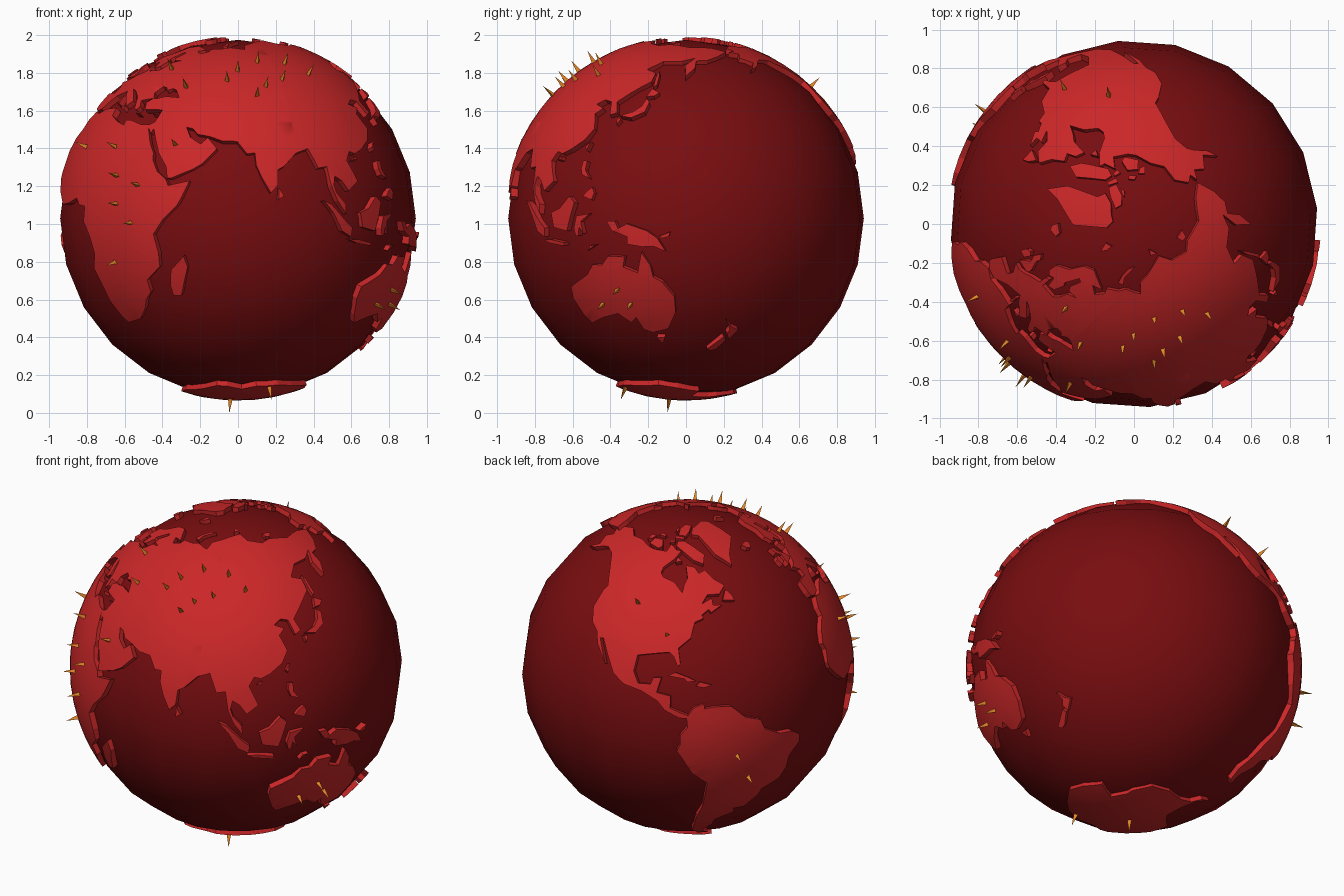
import bpy, bmesh, math
from mathutils import Vector
from mathutils.geometry import delaunay_2d_cdt

if "Cube" in bpy.data.objects:
    bpy.data.objects.remove(bpy.data.objects["Cube"], do_unlink=True)

CENTRE = Vector((0, 0, 1.03))
R_SEA, R_LAND, R_ROOT, R_TIP = 0.945, 0.965, 0.90, 1.036
FRONT_LON = 67  # longitude that faces -y


def material(name, rgb):
    m = bpy.data.materials.new(name)
    m.use_nodes = True
    m.diffuse_color = (*rgb, 1)
    m.node_tree.nodes["Principled BSDF"].inputs["Base Color"].default_value = (*rgb, 1)
    return m


SEA = material("dark red sea", (0.19, 0.004, 0.005))
LAND = material("red land", (0.60, 0.02, 0.021))
SPIKE = material("orange spike", (0.80, 0.24, 0.02))


def direction(lon, lat):
    a, b = math.radians(lon - FRONT_LON), math.radians(lat)
    return Vector((math.cos(b) * math.sin(a), -math.cos(b) * math.cos(a), math.sin(b)))


def finish(name, bm, mat):
    me = bpy.data.meshes.new(name)
    bm.to_mesh(me)
    bm.free()
    me.materials.append(mat)
    ob = bpy.data.objects.new(name, me)
    ob.location = CENTRE
    bpy.context.collection.objects.link(ob)
    return ob


def land(name, coast):
    """Curved plate with steep sides, from a coast of (longitude, latitude) points."""
    corners = [direction(*p) for p in coast]
    ring = []
    for a, b in zip(corners, corners[1:] + corners[:1]):
        n = max(1, math.ceil(a.angle(b) / math.radians(7)))
        ring += [a.lerp(b, i / n).normalized() for i in range(n)]
    mid = sum(ring, Vector()).normalized()
    turn = mid.rotation_difference(Vector((0, 0, 1)))
    back = turn.inverted()
    # stereographic map around the middle of the plate
    flat = []
    for v in ring:
        q = turn @ v
        flat.append(Vector((q.x / (1 + q.z), q.y / (1 + q.z))))
    count = len(flat)
    edges = [(i, (i + 1) % count) for i in range(count)]
    step = 0.05
    xs, ys = [p.x for p in flat], [p.y for p in flat]
    for i in range(math.ceil(min(xs) / step), math.floor(max(xs) / step) + 1):
        for j in range(math.ceil(min(ys) / step), math.floor(max(ys) / step) + 1):
            flat.append(Vector(((i + 0.5 * (j % 2)) * step, j * step)))
    verts, _, faces, *_ = delaunay_2d_cdt(flat, edges, [], 1, 1e-5)
    bm = bmesh.new()
    made = {}
    for f in faces:
        for k in f:
            if k not in made:
                p = verts[k]
                s = p.length_squared
                q = Vector((2 * p.x, 2 * p.y, 1 - s)) / (1 + s)
                made[k] = bm.verts.new((back @ q) * R_LAND)
        bm.faces.new([made[k] for k in f]).smooth = True
    # walls down into the sea, kept flat
    rim = [e for e in bm.edges if e.is_boundary]
    root = {}
    for e in rim:
        loop = e.link_loops[0]
        a, b = loop.vert, loop.link_loop_next.vert
        for v in (a, b):
            if v not in root:
                root[v] = bm.verts.new(v.co * (R_ROOT / R_LAND))
        bm.faces.new((b, a, root[a], root[b])).smooth = False
    finish(name, bm, LAND)


# Sea: a smooth, coarse sphere
bm = bmesh.new()
bmesh.ops.create_uvsphere(bm, u_segments=20, v_segments=12, radius=R_SEA)
for f in bm.faces:
    f.smooth = True
finish("sea", bm, SEA).rotation_euler.z = math.radians(5)

# Continents
land("africa", [(32.5, 31), (32.4, 29.9), (35, 24.5), (37.2, 21), (37.4, 18.8), (39.6, 15), (43, 12.5),
    (44, 10.4), (51.2, 11.9), (49, 7), (47.5, 4.3), (42.5, -0.5), (39.2, -5), (40.6, -11), (40.6, -15.3),
    (35, -19.8), (35.5, -23.8), (32.8, -26.5), (31, -29.8), (27, -33.5), (20, -34.8), (18, -32.5), (15, -27),
    (14, -22), (11.8, -16), (13.6, -11), (12.2, -6), (9, -1), (9.5, 3.8), (6, 4.3), (4, 6.4), (-2, 4.8),
    (-7.5, 4.4), (-13, 8.5), (-16.8, 12.5), (-17.4, 14.7), (-16.2, 19), (-17, 21.5), (-14.5, 26), (-9.8, 29.5),
    (-9.3, 32.5), (-6, 35.8), (-2, 35.1), (3, 36.9), (10, 37.3), (10.5, 34.3), (15.2, 32.3), (20, 30.8),
    (20.2, 32.6), (23, 32.6), (29, 30.9)])
land("europe", [(60, 69.5), (54, 68.5), (44, 68), (44, 66.2), (38, 64.5), (33, 66.7), (41, 67), (33, 69.5),
    (26, 71), (17, 69.5), (12, 65), (5, 62), (5.5, 59), (8, 58), (11, 59), (12.8, 55.6), (16.5, 56.5), (18.5, 60),
    (17.3, 61), (22, 65.7), (24.5, 65), (21.3, 61.5), (23, 60), (29.5, 60), (23.5, 59), (21.2, 56), (19, 54.4),
    (11, 54), (10.5, 57.5), (8.2, 56.5), (8.5, 53.7), (4, 52), (1.5, 50.3), (-1.5, 48.8), (-4.7, 48.4),
    (-1.2, 46), (-1.6, 43.4), (-9, 43.3), (-9.3, 38.8), (-8.8, 37), (-5.6, 36.1), (-2, 36.8), (0, 39), (3.2, 42),
    (6, 43.1), (9, 44.3), (10.5, 42.5), (15.8, 38.1), (18.4, 40.2), (12.4, 45.3), (15, 44.5), (19.4, 41.8),
    (21.5, 37.2), (23, 36.6), (24, 38), (23, 40.3), (26.2, 40.8), (29.1, 41.2), (28, 43.5), (30.7, 46.3),
    (33, 45.8), (34, 44.5), (36.5, 45.4), (38.5, 44.8)])
land("west_asia", [(32.4, 29.9), (34.3, 27.8), (34.9, 29.5), (39.2, 21), (42.7, 16.5), (43.5, 12.7), (45, 12.8),
    (52, 15.6), (55.2, 17.5), (59.8, 22.5), (56.4, 26.3), (54, 24.1), (51.6, 25.5), (50, 26.5), (48, 30),
    (50.5, 29.5), (52.5, 27.5), (57, 26.7), (61.6, 25.1), (66.7, 25), (70, 20.8), (72.7, 21), (73, 17),
    (74.8, 12.8), (77.5, 8.1), (79.8, 10.3), (80.2, 15.5), (82.3, 16.6), (87, 21), (88, 50), (90, 75.5),
    (81, 73.5), (73, 71.5), (72.5, 68), (68, 68.5), (60, 69.5), (38.5, 44.8), (41.5, 41.5), (35, 42), (31, 41.2),
    (29.1, 41.2), (26.3, 39.5), (27.5, 36.7), (31, 36.7), (36, 36.5), (34.5, 32), (32.5, 31)])
land("east_asia", [(87, 21), (91.5, 22.5), (94.3, 16), (97.5, 16.5), (98.5, 10), (100.4, 5.5), (103.5, 1.4),
    (103.4, 4.5), (100.2, 8), (99.4, 10.5), (100.1, 13.4), (102.5, 12), (105, 8.7), (109.2, 11.8), (106, 18.5),
    (108, 21.5), (110.4, 20.8), (114, 22.3), (119, 25.5), (121.8, 29.5), (119.5, 35), (122.3, 37.2), (118, 38.8),
    (121.5, 40.6), (124.8, 39.8), (126.5, 34.5), (129.3, 35.5), (127.6, 39.8), (132, 43.2), (140.3, 48.5),
    (141, 53), (135.3, 54.8), (143, 59.3), (154.5, 59.5), (163, 61.5), (156.5, 57), (156.8, 51.2), (162, 55.5),
    (163.5, 59.8), (170.5, 60), (179, 62.5), (190, 66), (180, 69), (170, 69.8), (160, 69.7), (150, 71.5),
    (140, 72.6), (129, 71.5), (113.5, 73.7), (105, 77.5), (90, 75.5), (88, 50)])
land("north_america", [(-168, 65.7), (-162, 66.5), (-166, 68.5), (-156, 71.3), (-141, 69.7), (-128, 70.3),
    (-115, 68.5), (-108, 68), (-96, 68), (-94, 71.8), (-87, 69), (-82, 69), (-87, 65), (-94, 61), (-94.5, 58.8),
    (-92.5, 57), (-85, 55.3), (-82, 53), (-80, 51.3), (-79, 54.5), (-77, 57), (-78, 62.3), (-72, 61.5),
    (-69.5, 58.8), (-65, 60), (-61, 56), (-55.7, 53), (-60, 50), (-66.5, 50.2), (-70, 47), (-64.5, 48.8),
    (-64.5, 46.2), (-60, 46), (-66, 43.6), (-67, 44.8), (-70.5, 43), (-70, 41.7), (-74, 40.5), (-76, 35),
    (-81, 31.5), (-80.1, 26), (-81.2, 25.2), (-82.7, 28.5), (-84.5, 30), (-90, 29.3), (-97, 28), (-106, 32),
    (-117.2, 33), (-121, 35.3), (-124.2, 40.3), (-124, 46.5), (-123, 49), (-130, 55), (-139, 59.7), (-148, 60.5),
    (-152, 59.5), (-158, 56.5), (-164, 54.8), (-158, 58.6), (-165, 61.5), (-161, 64.3)])
land("central_america", [(-97, 28), (-97.7, 22.5), (-95.5, 18.5), (-91, 18.7), (-90, 21), (-87, 21.3),
    (-88.5, 16), (-83.5, 15), (-83.5, 10.8), (-80, 9.3), (-77.3, 8.3), (-77.8, 7.2), (-80.5, 7.4), (-85.5, 10),
    (-88, 13), (-94, 16), (-101, 17.5), (-105.5, 20.5), (-109, 25.8), (-113, 31.2), (-114.5, 31), (-109.6, 23),
    (-115, 29), (-117.2, 33), (-106, 32)])
land("south_america", [(-77.3, 8.3), (-75.5, 10.8), (-71.7, 12.3), (-71.5, 10.5), (-68, 11), (-62, 10.6),
    (-57, 6), (-51.5, 4.2), (-50, 0.5), (-44, -2.7), (-39, -3.2), (-35.2, -5.5), (-35, -8.5), (-39, -13),
    (-39.2, -18), (-41.5, -22.5), (-48, -25.5), (-48.8, -28.5), (-53.5, -34), (-58, -34.2), (-57, -36.8),
    (-62, -39), (-65, -41), (-65.5, -45), (-69, -50.5), (-68.5, -52.5), (-65.2, -54.8), (-71, -54.5), (-75, -50),
    (-74, -43), (-73.5, -38), (-71.5, -31), (-70.3, -19), (-76, -14), (-79.5, -7.5), (-81.2, -5), (-80, -2.5),
    (-80, 1), (-77.5, 4), (-77.8, 7.2)])
land("australia", [(114, -22), (113.5, -26), (115.7, -32), (118, -35), (124, -33), (131, -31.5), (135.5, -34.8),
    (138, -33), (140, -37.5), (143.5, -38.8), (150, -37.3), (153.2, -31), (153, -25.5), (149, -20.5), (146, -18.8),
    (145.3, -15), (142.5, -10.8), (140.8, -17.4), (136, -15.5), (136.8, -12.2), (131, -12), (128.5, -14.8),
    (125, -14.7), (122.2, -18)])
land("antarctica", [(-65, -68), (-62, -74), (-45, -78), (-28, -76.5), (-12, -71.5), (10, -70), (35, -69),
    (50, -66.5), (58, -67), (70, -69.5), (82, -67), (100, -66), (115, -66.5), (135, -66), (150, -68.5),
    (170, -71.5), (165, -78), (195, -78.5), (205, -77), (230, -74), (255, -73.5), (280, -73), (292, -70),
    (295, -66), (302, -63.3)])
land("greenland", [(-45, 60), (-53, 66), (-55, 70), (-60, 76), (-70, 77), (-65, 80.5), (-45, 82.5), (-30, 83.5),
    (-15, 81.5), (-20, 76), (-22, 71), (-33, 68), (-41, 64.5)])

# Northern islands
land("baffin_island", [(-65, 62.5), (-72, 64.5), (-77, 67), (-88, 71), (-88, 73.5), (-80, 73.7), (-70, 70.5), (-62, 66.5)])
land("victoria_island", [(-117, 70), (-105, 68.8), (-102, 70), (-106, 73.2), (-117, 73)])
land("banks_island", [(-124, 71.5), (-119, 72.5), (-118, 74.3), (-125, 74)])
land("ellesmere_island", [(-78, 76.3), (-89, 76.5), (-90, 80.5), (-80, 83), (-63, 82.6), (-72, 79)])
land("devon_island", [(-80, 74.7), (-92, 74.7), (-92, 76.2), (-80, 75.7)])
land("melville_island", [(-106, 75), (-116, 75), (-114, 76.3), (-106, 76)])
land("somerset_island", [(-91, 73), (-96, 72.4), (-98, 73.6), (-91, 74)])
land("axel_island", [(-92, 78.2), (-97, 79.5), (-93, 81.2), (-91.5, 80)])
land("southampton_island", [(-81, 64), (-86, 63.6), (-85, 65.8)])
land("newfoundland", [(-59, 47.7), (-53, 46.8), (-53.5, 49), (-56, 51.5)])
land("iceland", [(-22, 64), (-19, 63.4), (-14, 65), (-16, 66.4), (-23.5, 66)])
land("great_britain", [(-5.5, 50.1), (1.2, 51.2), (1.5, 52.8), (-2, 56), (-2, 57.7), (-5, 58.6), (-5.5, 56), (-3, 54), (-4.5, 52.5)])
land("ireland", [(-10, 51.6), (-6.3, 52.2), (-5.8, 54.6), (-8, 55.2), (-10, 54)])
land("spitsbergen", [(16, 76.7), (11, 79.5), (22, 80.3), (21, 78.3)])
land("novaya_zemlya", [(52, 71), (57, 70.7), (57, 73), (68, 76.7), (60, 76), (54, 73.5)])
land("severnaya_zemlya", [(95, 79), (105, 78.5), (97, 81)])
land("new_siberian_islands", [(138, 74), (143, 73.4), (150, 75), (139, 76)])

# Southern and eastern islands
land("madagascar", [(44, -25), (47, -25), (50.3, -15.5), (49.2, -12), (44.4, -16.5), (43.5, -21.5)])
land("sri_lanka", [(80, 6), (81.8, 7), (80.2, 9.7)])
land("sumatra", [(95.3, 5.6), (98, 4.4), (103.5, -1), (106, -3), (105.6, -5.8), (102, -4), (98.7, 1.7)])
land("java", [(105.2, -6.8), (108.5, -6.6), (114.5, -7.7), (114.4, -8.7), (108, -7.8)])
land("borneo", [(109.2, 1.8), (113, 3.2), (116.8, 7), (119, 5), (117.7, 1), (116, -4), (110.3, -2.8)])
land("sulawesi", [(119.5, -5.5), (120.5, -5.5), (121, -2.8), (122.5, -4.8), (121.7, -1), (125, 1.5), (120, 0.8), (118.9, -3)])
land("luzon", [(120.2, 16), (121, 13.8), (124, 12.7), (122, 15.5), (122.2, 18.4), (120.6, 18.5)])
land("mindanao", [(122.2, 7), (125.5, 5.8), (126.4, 8), (125.5, 9.8), (123.5, 8.5)])
land("timor", [(123.6, -10.2), (127, -8.4), (125, -8.6)])
land("new_guinea", [(131, -0.8), (134, -0.9), (135, -3.2), (138, -1.7), (144.5, -3.9), (147.8, -6.2), (150.5, -10.5),
    (146.5, -8.8), (143, -9), (138, -8.2), (138, -5.8), (133, -4)])
land("new_britain", [(148.5, -5.6), (152, -4.3), (151.5, -5.8), (149.5, -6.3)])
land("tasmania", [(144.8, -40.8), (148.2, -40.9), (147, -43.5)])
land("new_zealand_north", [(172.8, -34.5), (175.5, -36.7), (178.4, -37.8), (175.3, -41.5), (173.8, -39.3), (174.7, -37.5)])
land("new_zealand_south", [(172.8, -40.6), (174.2, -41.8), (170.7, -45.9), (168.5, -46.6), (166.5, -45.8)])
land("honshu", [(131, 34.3), (135.7, 33.5), (140.7, 35.7), (141.9, 39.5), (140.5, 41.3), (139, 38), (136, 35.8)])
land("kyushu", [(130.5, 31.2), (131.8, 33), (130, 33.6)])
land("hokkaido", [(140, 42), (143.2, 42.1), (145.4, 43.5), (141.8, 45.4)])
land("sakhalin", [(142, 46), (143.5, 47), (143.4, 52), (142.6, 54.3), (141.9, 51)])
land("taiwan", [(120.1, 23), (120.9, 22), (121.8, 25)])
land("hainan", [(108.7, 18.8), (110.5, 18.8), (110.8, 20)])
land("cuba", [(-84.8, 21.9), (-82, 23.2), (-77, 21.5), (-74.3, 20.2), (-77.6, 19.9), (-78.5, 21)])
land("hispaniola", [(-74.3, 18.4), (-73, 19.9), (-68.5, 18.6), (-71.5, 17.8)])
land("sicily", [(12.5, 37.8), (15.1, 36.8), (15.4, 38.1)])
land("sardinia", [(8.5, 39), (9.6, 39.2), (9.4, 42.6), (8.4, 41)])
land("crete", [(23.6, 35.3), (26.2, 35), (24.5, 35.7)])
land("cyprus", [(32.4, 34.8), (34, 35), (34.3, 35.6)])

# Spikes standing on the land
bm = bmesh.new()
for lon, lat in [(23, -14), (31, -1.5), (25, 4.5), (24, 13.5), (33, 10.5), (2, 23), (20, 23), (45, 24), (28, 55),
                 (43, 46), (62, 49), (67, 54), (79, 59), (80, 46.5), (75, 42.5), (89, 49.5), (106, 52), (96, 58),
                 (126, -28), (137, -28), (133, -23), (42, -84), (94, -68), (-86, 36), (-102, 46), (-60, -8), (-55, -18)]:
    d = direction(lon, lat)
    side = d.orthogonal().normalized()
    other = d.cross(side)
    tip = bm.verts.new(d * R_TIP)
    base = [bm.verts.new(d * 0.955 + 0.016 * (side * math.cos(a) + other * math.sin(a)))
            for a in (0, math.tau / 3, 2 * math.tau / 3)]
    for i in range(3):
        bm.faces.new((base[i], base[(i + 1) % 3], tip))
finish("spikes", bm, SPIKE)
